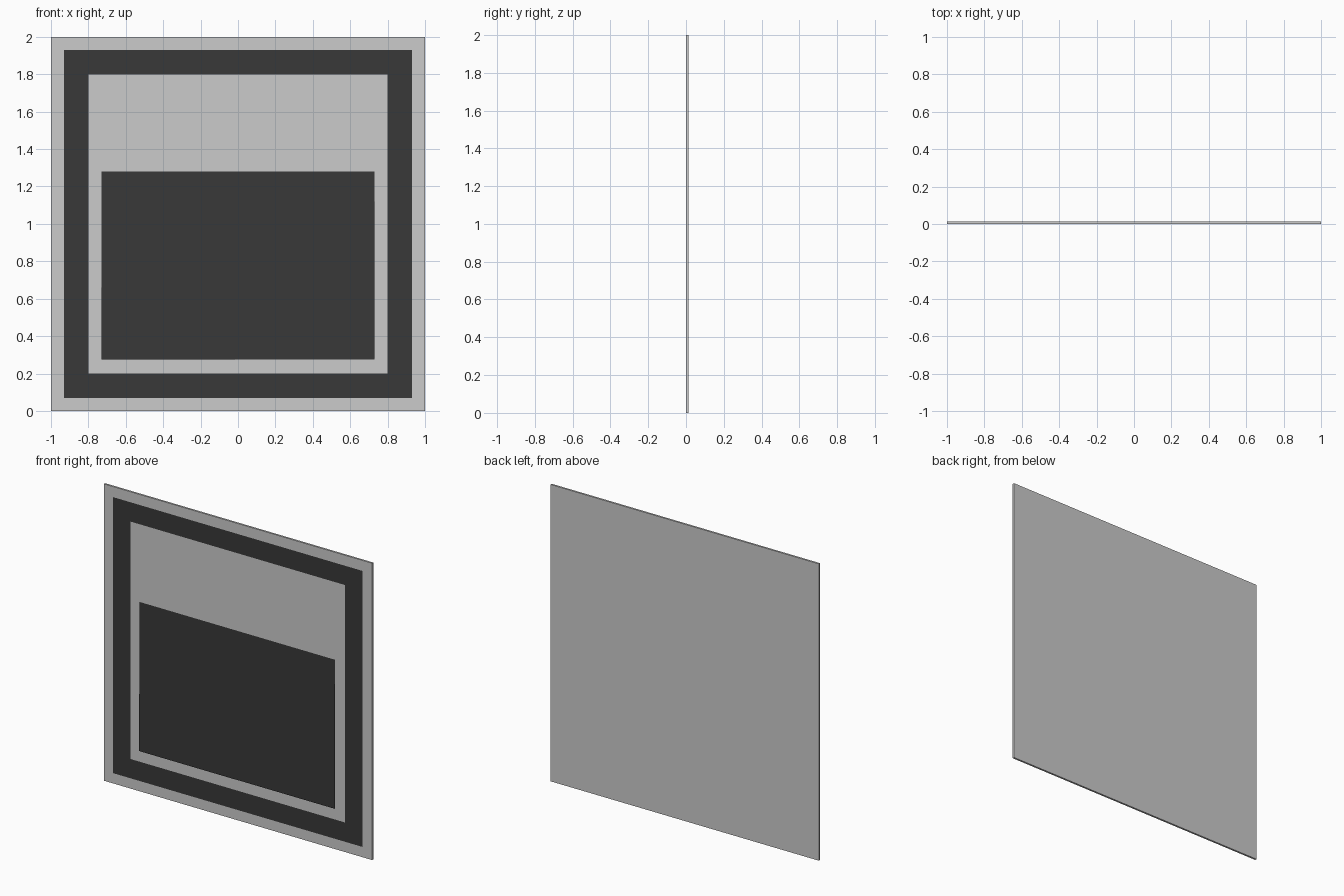
import bpy, bmesh

if "Cube" in bpy.data.objects:
    bpy.data.objects.remove(bpy.data.objects["Cube"])

dark = bpy.data.materials.new("dark_print")
dark.diffuse_color = (0.04, 0.04, 0.04, 1)
dark.use_nodes = True
dark.node_tree.nodes["Principled BSDF"].inputs["Base Color"].default_value = dark.diffuse_color


def finish(name, bm, mat=None):
    mesh = bpy.data.meshes.new(name)
    bm.to_mesh(mesh)
    bm.free()
    obj = bpy.data.objects.new(name, mesh)
    bpy.context.collection.objects.link(obj)
    if mat:
        mesh.materials.append(mat)
    return obj


def sheet(name, outline, y, mat=dark):
    """Flat (x, z) outline facing the front at depth y."""
    bm = bmesh.new()
    face = bm.faces.new([bm.verts.new((x, y, z)) for x, z in outline])
    face.normal_update()
    if face.normal.y > 0:
        face.normal_flip()
    return finish(name, bm, mat)


def rect(x0, x1, z0, z1):
    return [(x0, z0), (x1, z0), (x1, z1), (x0, z1)]


# Backing panel
bm = bmesh.new()
bmesh.ops.create_cube(bm, size=1)
for v in bm.verts:
    v.co = (v.co.x * 2, 0.006 + v.co.y * 0.013, 1 + v.co.z * 2)
finish("backing_panel", bm)

# Dark square border
bm = bmesh.new()
outer, inner = [[bm.verts.new((x, -0.002, z)) for x, z in rect(-r, r, 1 - r, 1 + r)]
                for r in (0.93, 0.80)]
for i in range(4):
    j = (i + 1) % 4
    bm.faces.new((outer[i], outer[j], inner[j], inner[i]))
finish("border", bm, dark)

# Picture field
sheet("picture_field", rect(-0.73, 0.73, 0.275, 1.28), -0.008)

# House silhouette with openings
sheet("house", [(-0.73, 0.275), (-0.015, 0.275), (-0.015, 0.66),
                (-0.37, 0.80), (-0.73, 0.66)], -0.0095)
sheet("door", rect(-0.62, -0.545, 0.28, 0.44), -0.0125)
for i, x in enumerate((-0.37, -0.17)):
    sheet(f"window_{i + 1}", rect(x, x + 0.05, 0.39, 0.44), -0.011)

# Leaning tree: trunk, then drooping crown
sheet("tree_trunk", [(0.57, 0.28), (0.53, 0.47), (0.545, 0.71), (0.60, 0.92),
                     (0.655, 1.06), (0.73, 1.12), (0.73, 0.28)], -0.0095)
sheet("tree_crown", [(0.27, 1.27), (0.36, 1.20), (0.47, 1.16), (0.60, 1.0),
                     (0.46, 0.86), (0.36, 0.98), (0.24, 1.07), (0.11, 1.11),
                     (0.18, 1.22)], -0.0095)
sheet("low_branch", [(-0.015, 0.92), (0.10, 0.90), (0.23, 0.83), (0.47, 0.69),
                     (0.395, 0.49), (0.22, 0.57), (0.08, 0.63), (0.06, 0.80)], -0.0095)
